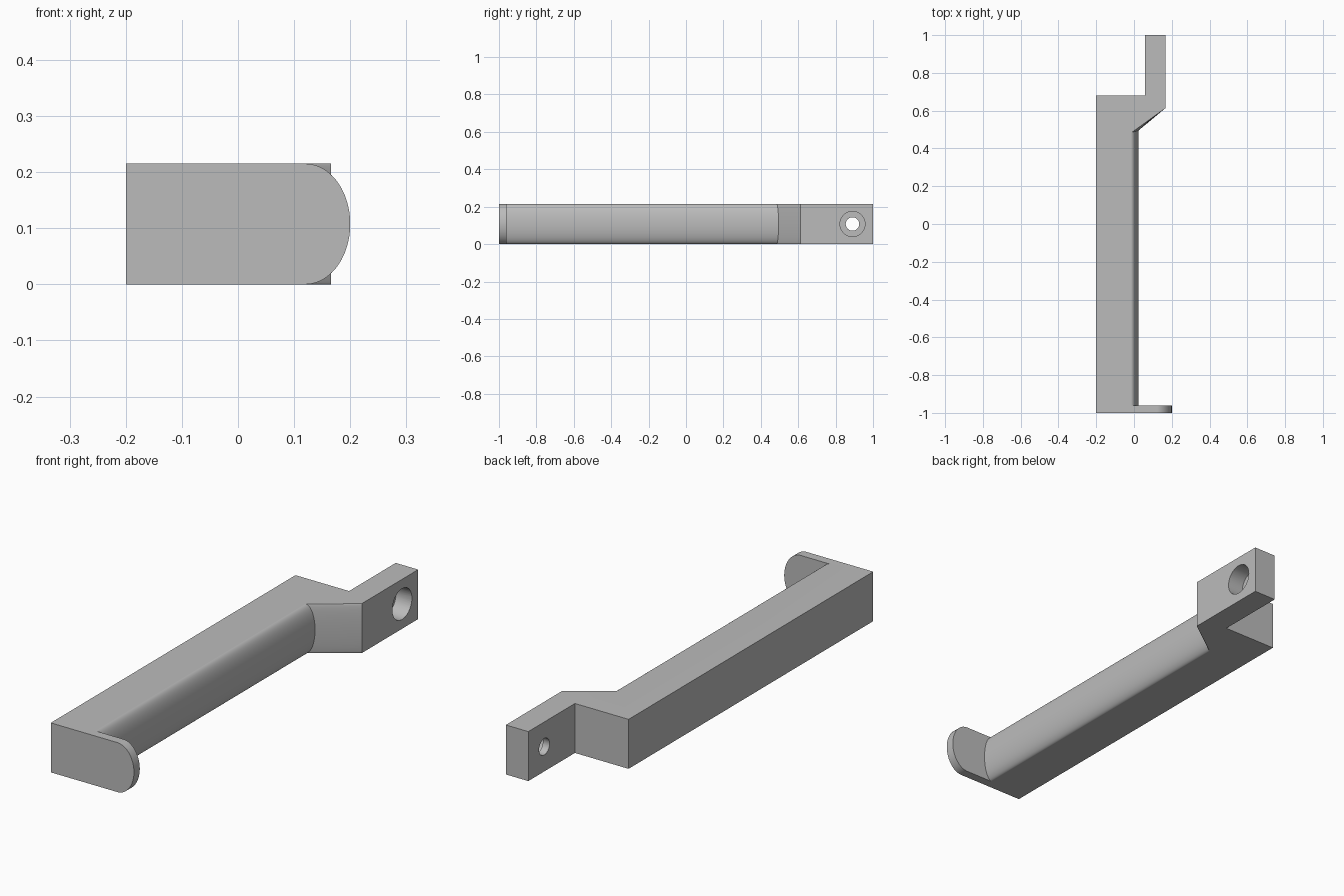
import bpy
import bmesh
import math

cube = bpy.data.objects.get("Cube")
if cube:
    bpy.data.objects.remove(cube, do_unlink=True)

HEIGHT = 0.215
STEPS = 40

grey = bpy.data.materials.new("plain_grey")
grey.use_nodes = True
colour = (0.5, 0.5, 0.5, 1)
grey.diffuse_color = colour
grey.node_tree.nodes["Principled BSDF"].inputs["Base Color"].default_value = colour


def outline(bulge):
    """Plan outline of the bracket; bulge runs from 0 at the caps to 1 at mid height."""
    lip = 0.12 + 0.08 * bulge      # rounded end of the front flange
    grip = -0.016 + 0.04 * bulge   # rounded side of the bar
    return [
        (-0.2, -1), (lip, -1), (lip, -0.96), (grip, -0.96),
        (grip, 0.484 + 0.011 * bulge), (0.166, 0.613),
        (0.166, 1), (0.058, 1), (0.058, 0.68), (-0.2, 0.68),
    ]


# Bar, flange and offset tab: one loft of outlines from bottom to top
bm = bmesh.new()
rings = []
for i in range(STEPS + 1):
    t = math.pi * i / STEPS
    z = HEIGHT / 2 * (1 - math.cos(t))
    rings.append([bm.verts.new((x, y, z)) for x, y in outline(math.sin(t))])
for low, high in zip(rings, rings[1:]):
    for j in range(len(low)):
        k = (j + 1) % len(low)
        bm.faces.new((low[j], low[k], high[k], high[j]))
bm.faces.new(rings[0][::-1])
bm.faces.new(rings[-1])
# Merge the strips of the flat walls into single faces
bmesh.ops.dissolve_limit(bm, angle_limit=0.001, verts=bm.verts, edges=bm.edges)
bmesh.ops.recalc_face_normals(bm, faces=bm.faces)
mesh = bpy.data.meshes.new("handle_bar")
bm.to_mesh(mesh)
bm.free()
mesh.materials.append(grey)
bar = bpy.data.objects.new("handle_bar", mesh)
bpy.context.collection.objects.link(bar)


def drill(name, radius, x_start, x_end):
    """Cut a round hole along x through the tab."""
    bpy.ops.mesh.primitive_cylinder_add(
        vertices=48, radius=radius, depth=x_end - x_start,
        location=((x_start + x_end) / 2, 0.89, HEIGHT / 2),
        rotation=(0, math.pi / 2, 0))
    cutter = bpy.context.object
    cutter.name = name
    cutter.hide_render = True
    cutter.data.materials.append(grey)
    mod = bar.modifiers.new(name, 'BOOLEAN')
    mod.operation = 'DIFFERENCE'
    mod.solver = 'EXACT'
    mod.object = cutter
    bpy.ops.object.select_all(action='DESELECT')
    bar.select_set(True)
    bpy.context.view_layer.objects.active = bar
    bpy.ops.object.modifier_apply(modifier=name)
    bpy.data.objects.remove(cutter, do_unlink=True)


# Screw hole with a wider recess on the right face
drill("screw_hole", 0.036, 0.0, 0.3)
drill("screw_recess", 0.067, 0.09, 0.3)

# Smooth curved sides, sharp corners
bpy.ops.object.shade_smooth_by_angle(angle=math.radians(30))
weighted = bar.modifiers.new("clean_normals", 'WEIGHTED_NORMAL')
weighted.keep_sharp = True
